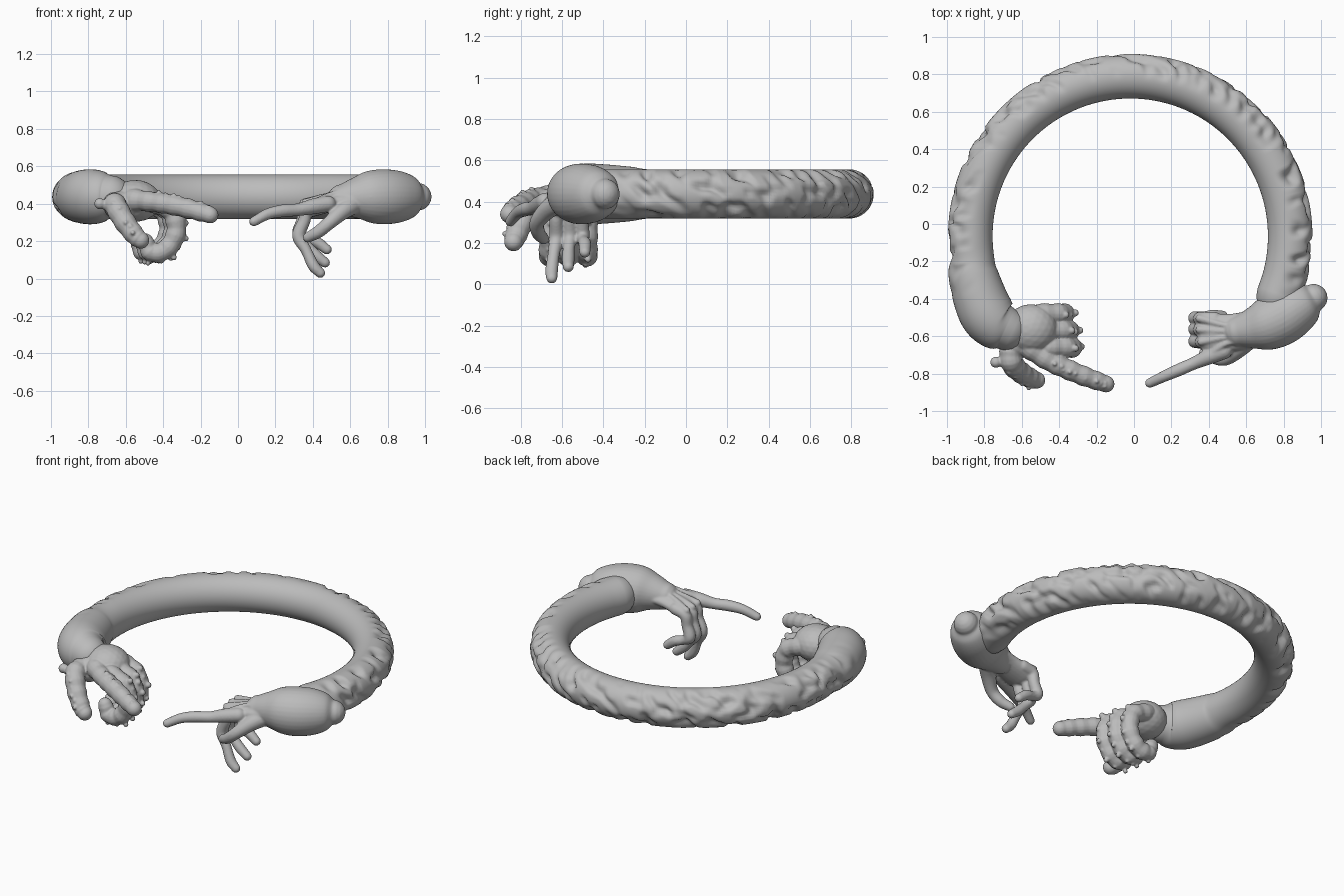
import bpy, bmesh, math, random
from mathutils import Vector, Matrix, noise

random.seed(4)
if "Cube" in bpy.data.objects:
    bpy.data.objects.remove(bpy.data.objects["Cube"])

clay = bpy.data.materials.new("grey clay")
clay.use_nodes = True
GREY = (0.5, 0.5, 0.5, 1)
clay.diffuse_color = GREY
clay.node_tree.nodes["Principled BSDF"].inputs["Base Color"].default_value = GREY

Y, Z = Vector((0, 1, 0)), Vector((0, 0, 1))


def spline(pts, sub):
    """Smooth path through (x, y, z, radius) points."""
    p = [Vector(q) for q in pts]
    p = [p[0] * 2 - p[1]] + p + [p[-1] * 2 - p[-2]]
    out = []
    for a, b, c, d in zip(p, p[1:], p[2:], p[3:]):
        for i in range(sub):
            t = i / sub
            out.append((b * 2 + (c - a) * t + (a * 2 - b * 5 + c * 4 - d) * t * t
                        + (b * 3 - a - c * 3 + d) * t ** 3) / 2)
    return out + [p[-2]]


def sweep(bm, pts, ref=Z, flat=1.0, seg=16, sub=6, ribs=0.0, skin=None):
    """Tube with rounded ends; ref is the section's fixed axis, flat scales along it."""
    path = spline(pts, sub)
    pos = [p.to_3d() for p in path]
    n = len(pos)
    tan = [(pos[min(i + 1, n - 1)] - pos[max(i - 1, 0)]).normalized() for i in range(n)]
    rings = [(pos[i], tan[i], path[i][3] * (1 + ribs * math.sin(i * 1.57))) for i in range(n)]
    bend = [math.radians(k) for k in (20, 40, 60, 80)]

    def cap(ring, side):
        c, t, r = ring
        return [(c + t * side * r * flat * math.sin(k), t, r * math.cos(k)) for k in bend]
    rings = cap(rings[0], -1)[::-1] + rings + cap(rings[-1], 1)
    loops = []
    for c, t, r in rings:
        a = (ref - t * ref.dot(t)).normalized()
        b = t.cross(a)
        loop = []
        for k in range(seg):
            w = math.tau * k / seg
            v = c + (a * math.cos(w) * flat + b * math.sin(w)) * r
            loop.append(bm.verts.new(skin(c, v) if skin else v))
        loops.append(loop)
    for l, m in zip(loops, loops[1:]):
        for k in range(seg):
            j = (k + 1) % seg
            bm.faces.new((l[k], l[j], m[j], m[k]))
    bm.faces.new(loops[0][::-1])
    bm.faces.new(loops[-1])


def ball(bm, loc, size):
    bmesh.ops.create_icosphere(bm, subdivisions=3, radius=1,
                               matrix=Matrix.LocRotScale(Vector(loc), None, Vector(size)))


def studs(bm, a, b, count, r):
    """Row of little knobs with slight scatter."""
    a, b = Vector(a), Vector(b)
    for i in range(count):
        jitter = Vector([random.uniform(-0.008, 0.008) for _ in range(3)])
        ball(bm, a.lerp(b, i / max(count - 1, 1)) + jitter, (r, r, r))


def finish(bm, name, voxel=0):
    bmesh.ops.recalc_face_normals(bm, faces=bm.faces)
    me = bpy.data.meshes.new(name)
    bm.to_mesh(me)
    bm.free()
    me.materials.append(clay)
    for f in me.polygons:
        f.use_smooth = True
    ob = bpy.data.objects.new(name, me)
    bpy.context.collection.objects.link(ob)
    if voxel:
        fuse = ob.modifiers.new("Fuse", 'REMESH')
        fuse.mode = 'VOXEL'
        fuse.voxel_size = voxel
        fuse.use_smooth_shade = True
        soft = ob.modifiers.new("Soften", 'SMOOTH')
        soft.factor = 0.5
        soft.iterations = 3
    return ob


# Ring, running into the right forearm; dented on the outer side only
CX, CY, R, H = -0.02, -0.065, 0.855, 0.437


def dented(c, v):
    out = Vector((c.x - CX, c.y - CY, 0)).normalized()
    d = (v - c).normalized()
    mask = min(max((d.dot(out) + 0.05) * 2, 0), 1) * min(max((v.y + 0.4) * 5, 0), 1)
    q = Vector((math.atan2(v.y, v.x) * 9, v.z * 13 + math.atan2(v.y, v.x) * 4, 3))
    dent = max(noise.noise(q * 1.3) + 0.1, 0)
    return v - d * mask * 0.045 * dent


bm = bmesh.new()
arc = []
for deg in range(-22, 189, 7):
    w = math.radians(deg)
    arc.append((CX + R * math.cos(w), CY + R * math.sin(w), H, 0.119))
arc += [(-0.86, -0.27, H, 0.132), (-0.825, -0.39, H, 0.143), (-0.785, -0.48, H, 0.147),
        (-0.735, -0.535, H, 0.138), (-0.685, -0.56, H, 0.115)]
sweep(bm, arc, seg=48, sub=9, skin=dented)
finish(bm, "ring_and_right_forearm")

# Right hand: heavy, ribbed and studded
bm = bmesh.new()
ball(bm, (-0.55, -0.56, 0.415), (0.14, 0.132, 0.112))
ball(bm, (-0.63, -0.64, 0.39), (0.09, 0.075, 0.08))
sweep(bm, [(-0.56, -0.66, 0.42, 0.06), (-0.46, -0.73, 0.41, 0.053), (-0.36, -0.775, 0.395, 0.054),
           (-0.25, -0.82, 0.37, 0.052), (-0.15, -0.855, 0.34, 0.046)], ribs=0.05)
sweep(bm, [(-0.66, -0.67, 0.40, 0.06), (-0.655, -0.74, 0.39, 0.06), (-0.61, -0.79, 0.31, 0.058),
           (-0.55, -0.825, 0.23, 0.052), (-0.52, -0.835, 0.205, 0.046)], ribs=0.04)
for y, x in ((-0.48, -0.025), (-0.57, 0.0), (-0.66, 0.015)):
    sweep(bm, [(-0.47 + x, y, 0.41, 0.055), (-0.37 + x, y, 0.36, 0.055),
               (-0.345 + x, y, 0.25, 0.053), (-0.40 + x, y, 0.155, 0.052),
               (-0.48 + x, y, 0.14, 0.05), (-0.51 + x, y, 0.2, 0.042)], ref=Y, ribs=0.05)
    studs(bm, (-0.335 + x, y, 0.405), (-0.295 + x, y, 0.3), 3, 0.019)
    studs(bm, (-0.295 + x, y, 0.22), (-0.36 + x, y, 0.115), 3, 0.016)
    studs(bm, (-0.42 + x, y, 0.1), (-0.5 + x, y, 0.09), 3, 0.014)
studs(bm, (-0.42, -0.755, 0.455), (-0.15, -0.86, 0.385), 9, 0.013)
studs(bm, (-0.38, -0.775, 0.448), (-0.16, -0.85, 0.39), 7, 0.012)
studs(bm, (-0.735, -0.735, 0.405), (-0.7, -0.74, 0.4), 2, 0.03)
studs(bm, (-0.66, -0.8, 0.4), (-0.56, -0.88, 0.24), 6, 0.013)
finish(bm, "right_hand", 0.006)

# Left forearm, blunt at the elbow and narrowing to the wrist
bm = bmesh.new()
sweep(bm, [(0.96, -0.395, H, 0.075), (0.925, -0.415, H, 0.112), (0.86, -0.455, H, 0.138),
           (0.78, -0.505, H, 0.147), (0.70, -0.54, H, 0.138), (0.63, -0.56, 0.43, 0.11),
           (0.56, -0.575, 0.42, 0.085)], seg=32)
# Left palm, flattened, with tendons over its back
sweep(bm, [(0.62, -0.565, 0.425, 0.1), (0.52, -0.58, 0.41, 0.1), (0.43, -0.585, 0.39, 0.106),
           (0.385, -0.585, 0.375, 0.1)], flat=0.48, seg=24)
KNUCKLES = ((-0.505, 0.35), (-0.565, 0.35), (-0.63, 0.36), (-0.695, 0.41))
for y, x in KNUCKLES:
    sweep(bm, [(0.62, -0.57 + (y + 0.59) * 0.5, 0.475, 0.016),
               (0.5, (y - 0.58) / 2, 0.45, 0.015), (x, y, 0.405, 0.022)], seg=10)
# Left pointing finger
sweep(bm, [(0.48, -0.68, 0.40, 0.044), (0.40, -0.71, 0.385, 0.042), (0.32, -0.745, 0.368, 0.034),
           (0.24, -0.78, 0.362, 0.034), (0.16, -0.815, 0.345, 0.03), (0.085, -0.85, 0.305, 0.026)])
# Left hanging fingers
TIPS = ((-0.49, 0.475, 0.155), (-0.57, 0.465, 0.085), (-0.65, 0.44, 0.03))
for (y, x), (ty, tx, tz) in zip(KNUCKLES, TIPS):
    sweep(bm, [(x + 0.08, y, 0.395, 0.036), (x + 0.01, y, 0.375, 0.036),
               (x - 0.005, y, 0.31, 0.033), (0.325, y + 0.003, 0.225 + tz * 0.1, 0.036),
               (0.365, (y + ty) / 2, (0.21 + tz) / 2 + 0.03, 0.029),
               ((0.365 + tx) / 2, ty, tz + 0.04, 0.031), (tx, ty, tz, 0.027)], ref=Y)
# Left thumb
sweep(bm, [(0.62, -0.61, 0.40, 0.055), (0.56, -0.67, 0.36, 0.046), (0.49, -0.72, 0.3, 0.037),
           (0.43, -0.715, 0.25, 0.034), (0.375, -0.69, 0.22, 0.028)], ref=Y)
finish(bm, "left_forearm_and_hand", 0.007)

# Round plug at the blunt elbow
bm = bmesh.new()
bmesh.ops.create_cone(bm, cap_ends=True, segments=32, radius1=0.036, radius2=0.036, depth=0.03,
                      matrix=Matrix.Translation((0.985, -0.405, H)) @ Matrix.Rotation(math.pi / 2, 4, 'Y'))
plug = finish(bm, "elbow_plug")
for f in plug.data.polygons:
    f.use_smooth = len(f.vertices) == 4
